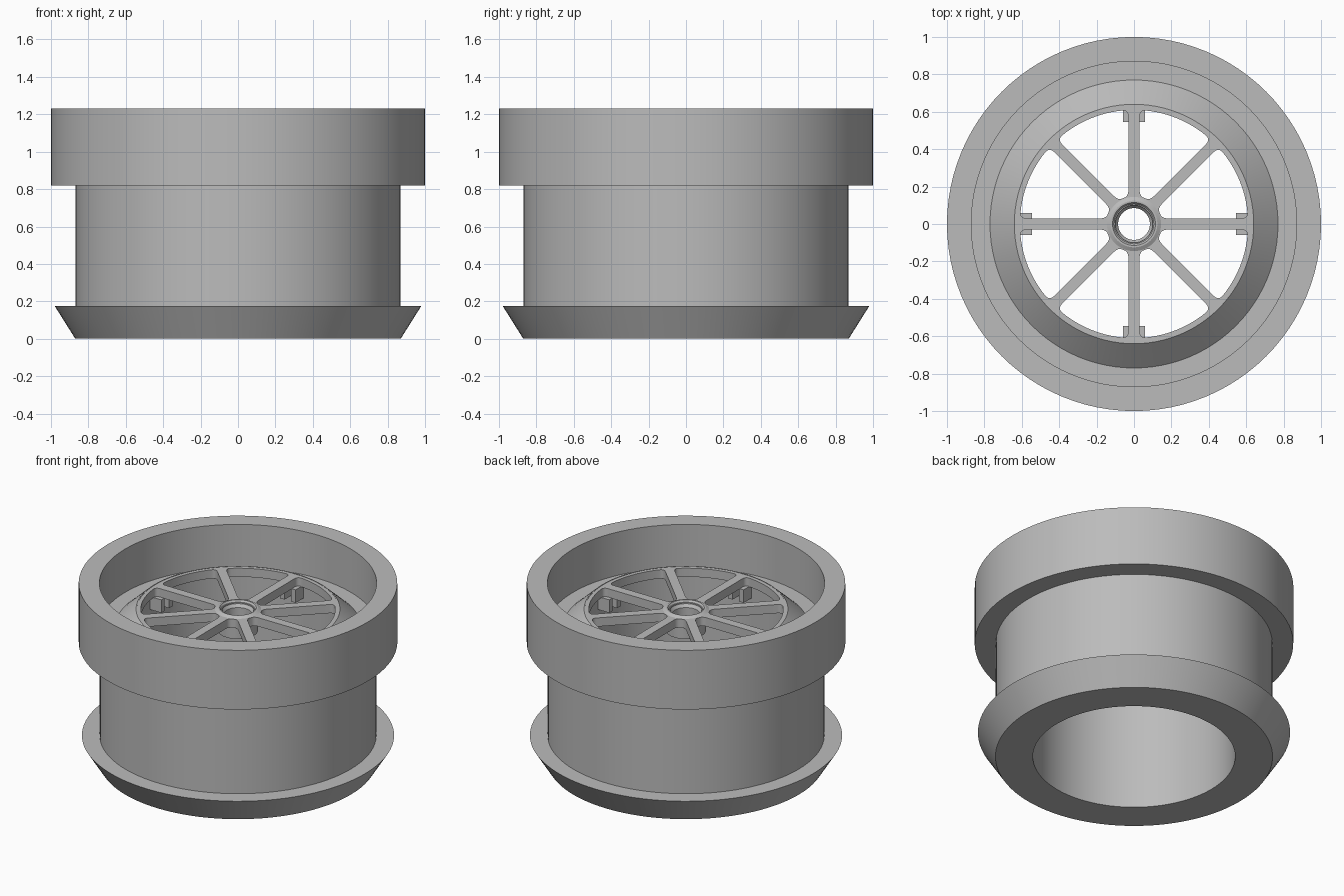
import bpy, bmesh, math
from mathutils import Vector, Matrix

cube = bpy.data.objects.get("Cube")
if cube:
    bpy.data.objects.remove(cube, do_unlink=True)

# Single grey material
grey = bpy.data.materials.new("plain grey")
grey.use_nodes = True
COLOUR = (0.5, 0.5, 0.5, 1)
grey.diffuse_color = COLOUR
grey.node_tree.nodes["Principled BSDF"].inputs["Base Color"].default_value = COLOUR


def add_object(name, data):
    obj = bpy.data.objects.new(name, data)
    bpy.context.collection.objects.link(obj)
    data.materials.append(grey)
    return obj


def smooth(obj):
    bpy.ops.object.select_all(action='DESELECT')
    obj.select_set(True)
    bpy.context.view_layer.objects.active = obj
    bpy.ops.object.shade_smooth_by_angle(angle=math.radians(25))


def lathe(name, profile, steps=96):
    """Revolve a closed (radius, height) outline around z."""
    bm = bmesh.new()
    verts = [bm.verts.new((r, 0, z)) for r, z in profile]
    edges = [bm.edges.new((v, verts[i - 1])) for i, v in enumerate(verts)]
    bmesh.ops.spin(bm, geom=verts + edges, cent=(0, 0, 0), axis=(0, 0, 1),
                   angle=math.tau, steps=steps, use_merge=True)
    bmesh.ops.remove_doubles(bm, verts=bm.verts, dist=0.0001)
    bmesh.ops.recalc_face_normals(bm, faces=bm.faces)
    mesh = bpy.data.meshes.new(name)
    bm.to_mesh(mesh)
    bm.free()
    obj = add_object(name, mesh)
    smooth(obj)
    return obj


def polar(r, a):
    return Vector((r * math.cos(a), r * math.sin(a), 0))


def arc(r, start, end, steps):
    return [polar(r, start + (end - start) * i / steps) for i in range(steps + 1)]


def corner(a, b, c, steps=6):
    """Rounded corner from a to c that bends at b."""
    ts = [i / steps for i in range(steps + 1)]
    return [a * (1 - t) ** 2 + b * 2 * t * (1 - t) + c * t * t for t in ts]


def opening(centre, inner=0.15, outer=0.61, half=0.03, fillet=0.035):
    """Rounded window between two spokes."""
    step = math.pi / 8
    small = fillet * 0.7
    ai = step - math.asin(half / inner)
    ao = step - math.asin(half / outer)
    ends = {}
    for s in (-1, 1):
        p, q = polar(inner, s * ai), polar(outer, s * ao)
        d = (q - p).normalized()
        ends[s] = (p, p + d * fillet, q - d * fillet, q)
    bi, bo = ai - small / inner, ao - fillet / outer
    pts = corner(ends[-1][2], ends[-1][3], polar(outer, -bo))
    pts += arc(outer, -bo, bo, 12)[1:-1]
    pts += corner(polar(outer, bo), ends[1][3], ends[1][2])
    pts += corner(ends[1][1], ends[1][0], polar(inner, bi))
    pts += corner(polar(inner, -bi), ends[-1][0], ends[-1][1])
    turn = Matrix.Rotation(centre, 3, 'Z')
    return [turn @ p for p in pts]


# Housing: flared foot, cylindrical body, upper collar and raised conical seat
lathe("housing", [(0.635, 0), (0.87, 0), (0.98, 0.175), (0.868, 0.175),
                  (0.868, 0.82), (1, 0.82), (1, 1.23), (0.87, 1.23),
                  (0.87, 0.93), (0.77, 0.93), (0.64, 1.05), (0.635, 1.05)])

# Spoked wheel: filled flat outline with windows, given thickness
curve = bpy.data.curves.new("spoked_wheel", 'CURVE')
curve.dimensions = '2D'
curve.fill_mode = 'BOTH'
curve.extrude = 0.03
loops = [arc(0.638, 0, math.tau, 96)[:-1], arc(0.1, 0, math.tau, 48)[:-1]]
loops += [opening((k + 0.5) * math.pi / 4) for k in range(8)]
for loop in loops:
    spline = curve.splines.new('POLY')
    spline.points.add(len(loop) - 1)
    for point, co in zip(spline.points, loop):
        point.co = (*co, 1)
    spline.use_cyclic_u = True
wheel = add_object("spoked_wheel", curve)
wheel.location.z = 1.018
bpy.ops.object.select_all(action='DESELECT')
wheel.select_set(True)
bpy.context.view_layer.objects.active = wheel
bpy.ops.object.convert(target='MESH')
smooth(bpy.context.view_layer.objects.active)

# Hub: short tube with a countersunk top
lathe("hub", [(0.085, 0.9), (0.125, 0.9), (0.125, 1.04), (0.145, 1.049),
              (0.125, 1.06), (0.115, 1.06), (0.085, 1.02)], 48)

# Clip pairs under the ends of the four main spokes
for k in range(4):
    for side, s in (("a", -1), ("b", 1)):
        bm = bmesh.new()
        bmesh.ops.create_cube(bm, size=1)
        bmesh.ops.scale(bm, vec=(0.095, 0.035, 0.09), verts=bm.verts)
        bmesh.ops.translate(bm, vec=(0.593, s * 0.0425, 0.945), verts=bm.verts)
        bmesh.ops.rotate(bm, cent=(0, 0, 0), verts=bm.verts,
                         matrix=Matrix.Rotation(k * math.pi / 2, 3, 'Z'))
        mesh = bpy.data.meshes.new("clip")
        bm.to_mesh(mesh)
        bm.free()
        add_object(f"clip_{k + 1}_{side}", mesh)
